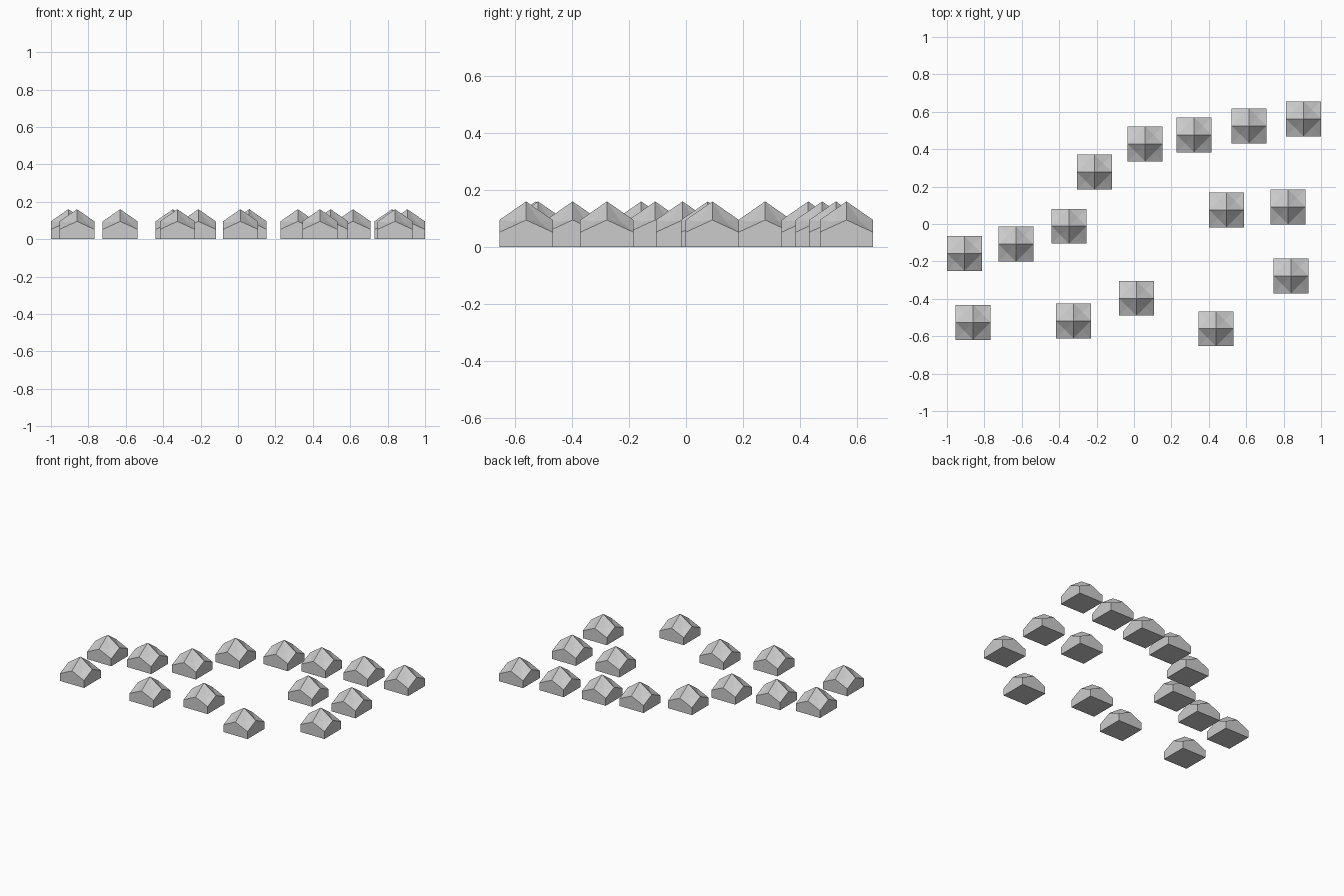
import bpy

if "Cube" in bpy.data.objects:
    bpy.data.objects.remove(bpy.data.objects["Cube"])

HALF = 0.0935      # half width of each square block
APEX = 0.16        # peak height
RIDGE = 0.095      # ridge height at the middle of each side
CORNER = 0.052     # wall height at the corners
CREASE = (0.5, 0.09)  # position along diagonal and height of the crease

# centres of the scattered peaks
centres = [(-0.907, -0.157), (-0.63, -0.108), (-0.348, -0.012), (-0.212, 0.277),
           (0.06, 0.428), (0.32, 0.477), (0.615, 0.525), (0.906, 0.562),
           (0.495, 0.076), (0.823, 0.092), (0.84, -0.277), (-0.861, -0.526),
           (-0.324, -0.518), (0.013, -0.397), (0.438, -0.56)]


def peak_mesh():
    # outline alternates corner, side middle, counter-clockwise
    ring = [(-1, -1), (0, -1), (1, -1), (1, 0), (1, 1), (0, 1), (-1, 1), (-1, 0)]
    verts = [(x * HALF, y * HALF, 0) for x, y in ring]
    verts += [(x * HALF, y * HALF, CORNER if x and y else RIDGE) for x, y in ring]
    f, z = CREASE
    verts += [(x * HALF * f, y * HALF * f, z) for x, y in ring[::2]]
    verts.append((0, 0, APEX))
    top = len(verts) - 1
    faces = [tuple(range(7, -1, -1))]
    # vertical walls
    faces += [(i, (i + 1) % 8, 8 + (i + 1) % 8, 8 + i) for i in range(8)]
    # four creased roof quarters
    for q in range(4):
        corner, d = 8 + 2 * q, 16 + q
        after, before = 8 + (2 * q + 1) % 8, 8 + (2 * q - 1) % 8
        faces += [(corner, after, d), (after, top, d),
                  (top, before, d), (before, corner, d)]
    mesh = bpy.data.meshes.new("mountain_peak")
    mesh.from_pydata(verts, [], faces)
    mesh.update()
    return mesh


mesh = peak_mesh()
for n, (x, y) in enumerate(centres, 1):
    ob = bpy.data.objects.new(f"mountain_peak_{n}", mesh)
    ob.location = (x, y, 0)
    bpy.context.collection.objects.link(ob)
